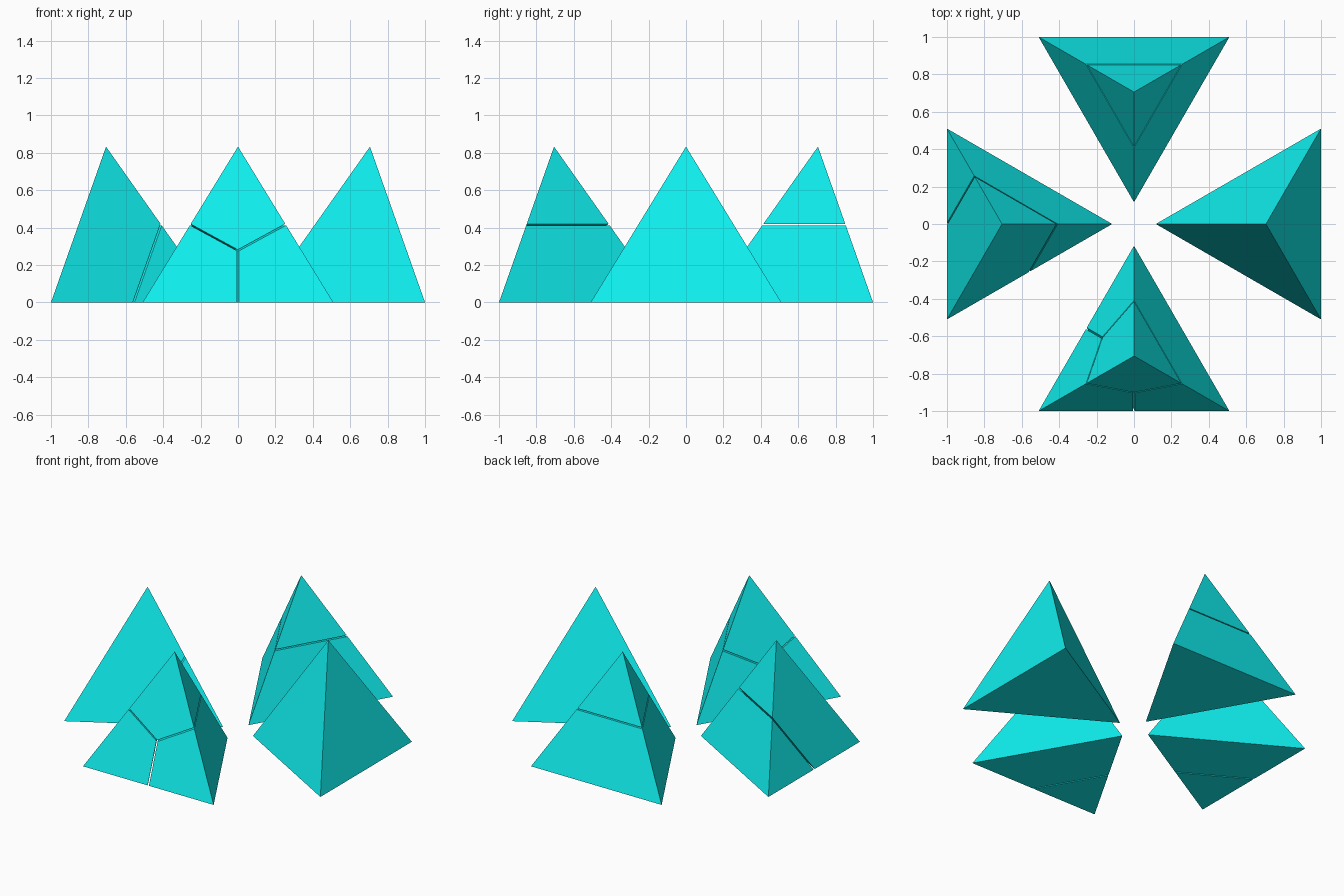
import bpy, bmesh, math
from mathutils import Vector, Matrix

if "Cube" in bpy.data.objects:
    bpy.data.objects.remove(bpy.data.objects["Cube"])

GAP = 0.008
EDGE = 1.02
DEPTH = EDGE * math.sqrt(3) / 2
HEIGHT = EDGE * math.sqrt(2 / 3)

# Corners of one regular tetrahedron, outer base edge towards the front
A = Vector((-EDGE / 2, -1, 0))
B = Vector((EDGE / 2, -1, 0))
T = Vector((0, DEPTH - 1, 0))
P = Vector((0, DEPTH / 3 - 1, HEIGHT))

mat = bpy.data.materials.new("cyan")
mat.diffuse_color = (0.005, 0.87, 0.87, 1)
mat.use_nodes = True
mat.node_tree.nodes["Principled BSDF"].inputs["Base Color"].default_value = mat.diffuse_color


def mid(*pts):
    return sum(pts, Vector()) / len(pts)


def piece(name, angle, cuts=()):
    """Tetrahedron trimmed by cuts (plane points, corner to keep), turned about z."""
    bm = bmesh.new()
    vs = [bm.verts.new(p) for p in (A, B, T, P)]
    bmesh.ops.convex_hull(bm, input=vs)
    for (p, q, r), keep in cuts:
        n = (q - p).cross(r - p).normalized()
        if n.dot(keep - p) < 0:
            n.negate()
        geom = bm.verts[:] + bm.edges[:] + bm.faces[:]
        bmesh.ops.bisect_plane(bm, geom=geom, dist=1e-6, plane_co=p + n * GAP / 2,
                               plane_no=n, clear_inner=True)
        bmesh.ops.holes_fill(bm, edges=[e for e in bm.edges if e.is_boundary], sides=0)
    bmesh.ops.recalc_face_normals(bm, faces=bm.faces[:])
    bm.transform(Matrix.Rotation(math.radians(angle), 4, 'Z'))
    me = bpy.data.meshes.new(name)
    bm.to_mesh(me)
    bm.free()
    me.materials.append(mat)
    bpy.context.collection.objects.link(bpy.data.objects.new(name, me))


# Right: whole tetrahedron
piece("whole_tetrahedron", 90)

# Back: small tip above a frustum
level = (mid(A, P), mid(B, P), mid(T, P))
piece("tip", 180, [(level, P)])
piece("frustum", 180, [(level, A)])

# Left: two equal wedges split along the middle square
square = (mid(A, B), mid(A, P), mid(T, P))
piece("wedge_low", -90, [(square, A)])
piece("wedge_high", -90, [(square, B)])

# Front: three pieces meeting along the line between two face centres
c1, c2 = mid(A, B, P), mid(A, T, P)
top_side = (c1, c2, mid(A, P))
top_rest = (c1, c2, mid(B, P))
side_rest = (c1, c2, mid(A, B))
piece("top_corner", 0, [(top_side, P), (top_rest, P)])
piece("side_corner", 0, [(top_side, A), (side_rest, A)])
piece("remaining_wedge", 0, [(top_rest, B), (side_rest, B)])
